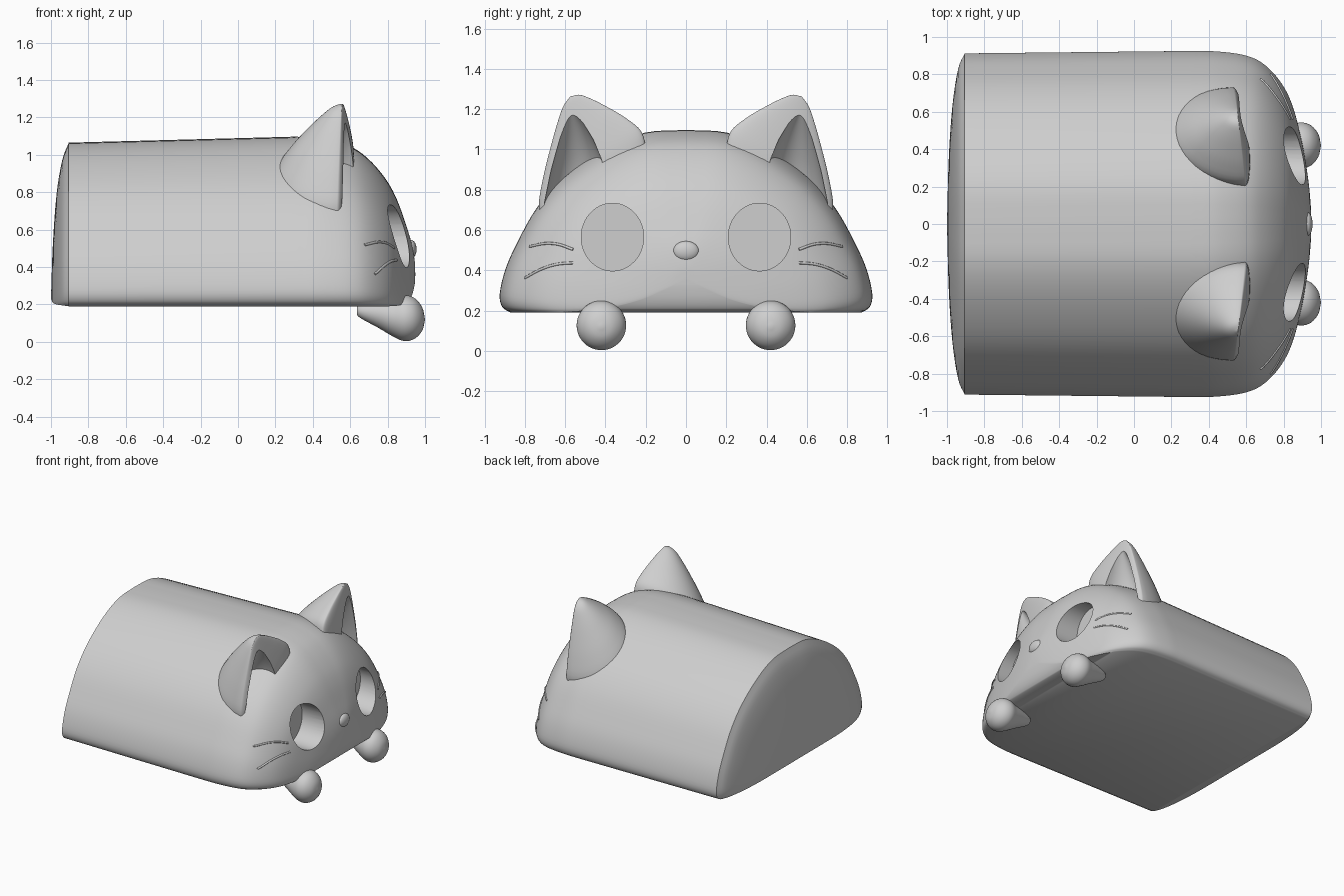
import bpy, bmesh, math
from mathutils import Vector

if "Cube" in bpy.data.objects:
    bpy.data.objects.remove(bpy.data.objects["Cube"], do_unlink=True)

grey = bpy.data.materials.new("plain grey")
grey.use_nodes = True
grey.diffuse_color = (0.62, 0.62, 0.62, 1)
grey.node_tree.nodes["Principled BSDF"].inputs["Base Color"].default_value = (0.62, 0.62, 0.62, 1)


def spline(points, steps):
    """Smooth path through points of any dimension."""
    pts = [Vector(p) for p in points]
    pts = [2 * pts[0] - pts[1]] + pts + [2 * pts[-1] - pts[-2]]
    out = []
    for a, b, c, d in zip(pts, pts[1:], pts[2:], pts[3:]):
        for i in range(steps):
            t = i / steps
            out.append(b + (c - a) * (t / 2) + (2 * a - 5 * b + 4 * c - d) * (t * t / 2)
                       + (3 * b - a - 3 * c + d) * (t ** 3 / 2))
    return out + [pts[-2]]


def loft(name, rings):
    """Closed skin over rings of equal length."""
    bm = bmesh.new()
    rows = [[bm.verts.new(p) for p in ring] for ring in rings]
    n = len(rows[0])
    for lo, hi in zip(rows, rows[1:]):
        for i in range(n):
            j = (i + 1) % n
            bm.faces.new((lo[i], lo[j], hi[j], hi[i]))
    bm.faces.new(rows[0])
    bm.faces.new(rows[-1])
    bmesh.ops.remove_doubles(bm, verts=bm.verts, dist=0.0005)
    bmesh.ops.recalc_face_normals(bm, faces=bm.faces)
    mesh = bpy.data.meshes.new(name)
    bm.to_mesh(mesh)
    bm.free()
    obj = bpy.data.objects.new(name, mesh)
    bpy.context.collection.objects.link(obj)
    mesh.materials.append(grey)
    return obj


def activate(obj):
    bpy.ops.object.select_all(action='DESELECT')
    obj.select_set(True)
    bpy.context.view_layer.objects.active = obj


def smooth(obj, angle=40):
    activate(obj)
    bpy.ops.object.shade_smooth_by_angle(angle=math.radians(angle))


def cut(obj, cutter):
    activate(obj)
    mod = obj.modifiers.new("cut", 'BOOLEAN')
    mod.operation, mod.solver, mod.object = 'DIFFERENCE', 'EXACT', cutter
    bpy.ops.object.modifier_apply(modifier=mod.name)
    bpy.data.objects.remove(cutter, do_unlink=True)


# Body: dome-shaped cross-section, as (width, height) fractions
half = spline([(0, 1), (.22, .985), (.43, .9), (.65, .745), (.8, .575), (.91, .375),
               (.97, .235), (1, .1), (.985, .03), (.94, 0)], 4)
profile = half + [Vector((-p.x, p.y)) for p in reversed(half[1:])]

# Stations along the body: x, half width, bottom, top
back_end = spline([(-1, 0, .23, .23), (-.99, .36, .21, .52), (-.97, .64, .2, .79),
                   (-.94, .83, .195, .97), (-.905, .912, .19, 1.065)], 4)
face_end = spline([(.3, .925, .19, 1.097), (.45, .922, .19, 1.09), (.6, .9, .19, 1.045),
                   (.7, .85, .19, .975), (.79, .75, .19, .87), (.85, .625, .193, .76),
                   (.9, .43, .21, .62), (.93, .25, .25, .52), (.945, .1, .31, .43),
                   (.948, 0, .36, .36)], 5)
body = loft("body", [[(x, p.x * w, lo + p.y * (hi - lo)) for p in profile]
                     for x, w, lo, hi in back_end + face_end])

# Whiskers: thin ridges laid on the cheeks
bpy.context.view_layer.update()
whisker_paths = {"upper": [(.56, .503), (.63, .528), (.7, .533), (.775, .518)],
                 "lower": [(.56, .437), (.64, .43), (.72, .405), (.8, .362)]}
for side, label in ((1, "left"), (-1, "right")):
    for level, path in whisker_paths.items():
        curve = bpy.data.curves.new(f"{label}_{level}_whisker", 'CURVE')
        curve.dimensions = '3D'
        curve.bevel_depth = .007
        curve.bevel_resolution = 2
        curve.use_fill_caps = True
        line = curve.splines.new('POLY')
        hits = []
        for p in spline(path, 5):
            hit, where, normal, face = body.ray_cast(Vector((2, side * p.x, p.y)), Vector((-1, 0, 0)))
            if hit:
                hits.append(where)
        line.points.add(len(hits) - 1)
        for point, where in zip(line.points, hits):
            point.co = (*where, 1)
        curve.materials.append(grey)
        obj = bpy.data.objects.new(curve.name, curve)
        bpy.context.collection.objects.link(obj)

# Eye sockets: flat-bottomed oval holes
circle = [2 * math.pi * i / 48 for i in range(48)]
for side in (1, -1):
    cut(body, loft("eye_cutter", [[(x, side * .365 + .155 * math.cos(a), .565 + .168 * math.sin(a))
                                   for a in circle] for x in (.71, 1.2)]))
smooth(body)


def ear_shape(name, side, base, tip, half_len, back, front, levels):
    """Half cone, rounded behind; points are (x, y, z) on the left side."""
    base, tip = Vector(base), Vector(tip)
    along = Vector((-.1, .81, -.59))
    rings = []
    for t, s in levels:
        mid = base.lerp(tip, t)
        ring = []
        for a in circle:
            depth = front if math.sin(a) > 0 else back
            p = mid + along * (half_len * s * math.cos(a)) + Vector((depth * s * math.sin(a), 0, 0))
            ring.append((p.x, side * p.y, p.z))
        rings.append(ring)
    return loft(name, rings)


for side, label in ((1, "left"), (-1, "right")):
    # Ears with hollow fronts
    taper = spline([(-.3, .98), (0, 1), (.3, .8), (.6, .53), (.82, .31), (.95, .15), (1, 0)], 4)
    ear = ear_shape(label + "_ear", side, (.56, .475, .9), (.555, .575, 1.262), .315, .36, .05, taper)
    hollow = [(-.5, 1.15), (0, 1), (.35, .75), (.7, .42), (.92, .16), (1, .02)]
    cut(ear, ear_shape("ear_cutter", side, (.58, .56, .845), (.61, .575, 1.2), .175, .2, .6, hollow))
    smooth(ear)

    # Paws: round at the front, tapering back under the body
    stations = spline([(.635, .165, .01), (.65, .165, .035), (.75, .15, .075), (.83, .132, .104),
                       (.89, .127, .123), (.945, .125, .108), (.985, .122, .062), (1, .12, 0)], 4)
    paw = loft(label + "_paw", [[(x, side * .42 + r * math.cos(a), z + r * math.sin(a))
                                 for a in circle] for x, z, r in stations])
    smooth(paw, 60)

# Nose: small soft bump
bpy.ops.mesh.primitive_uv_sphere_add(segments=24, ring_count=12, radius=1, location=(.925, 0, .495))
nose = bpy.context.object
nose.name = "nose"
nose.scale = (.03, .065, .05)
nose.data.materials.append(grey)
smooth(nose, 60)
